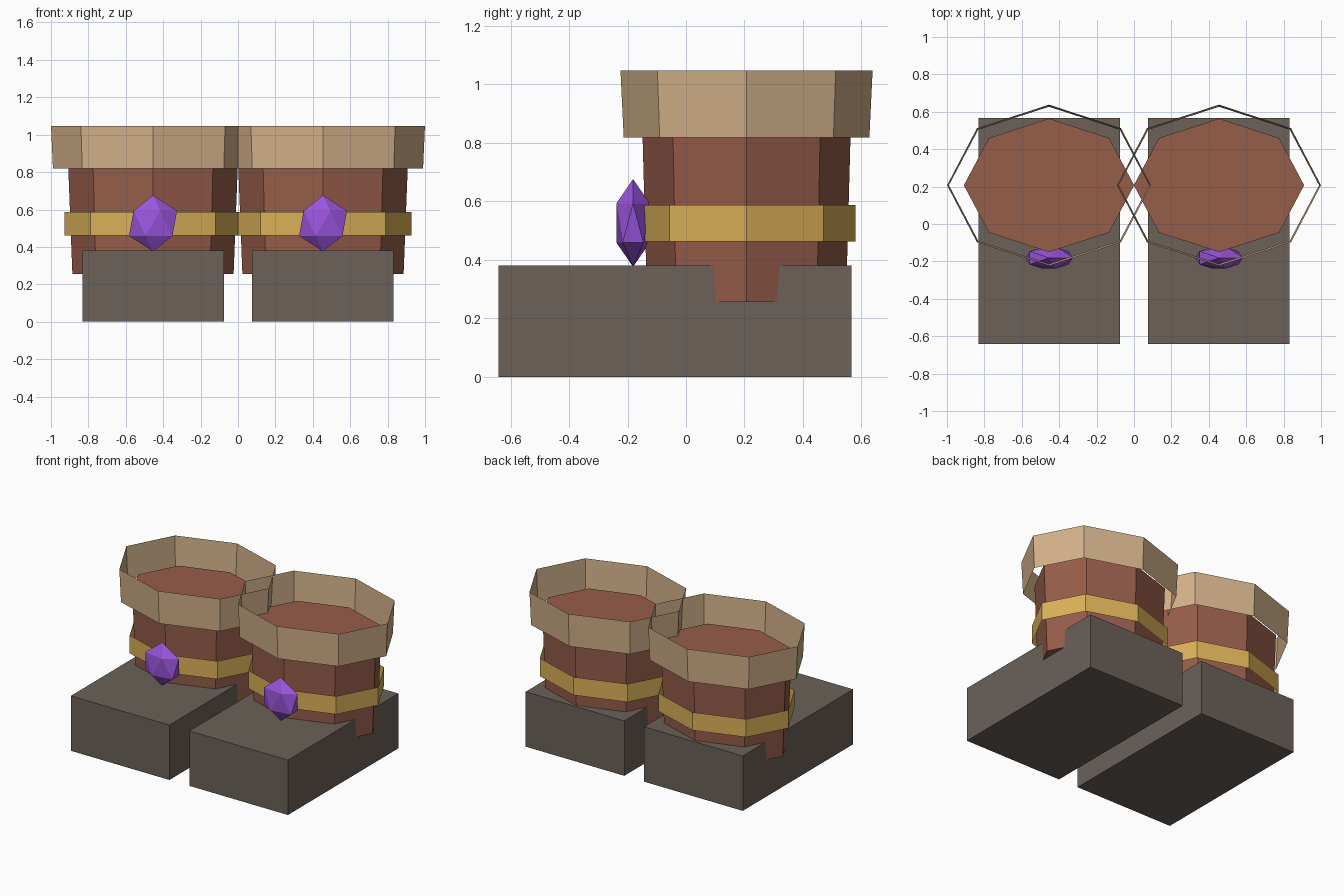
import bpy, bmesh, math
from mathutils import Matrix

if "Cube" in bpy.data.objects:
    bpy.data.objects.remove(bpy.data.objects["Cube"])

CX, CY = 0.4545, 0.207   # centre of each boot leg


def material(name, *rgb):
    m = bpy.data.materials.new(name)
    lin = [((c / 255 + 0.055) / 1.055) ** 2.4 for c in rgb]
    m.diffuse_color = (*lin, 1)
    m.use_nodes = True
    m.node_tree.nodes["Principled BSDF"].inputs["Base Color"].default_value = m.diffuse_color
    return m


SOLE = material("dark grey brown", 107, 97, 89)
LEATHER = material("red brown leather", 150, 93, 74)
TAN = material("tan", 210, 176, 138)
GOLD = material("gold", 218, 176, 88)
PURPLE = material("purple", 155, 85, 222)


def finish(bm, name, mat):
    me = bpy.data.meshes.new(name)
    bm.to_mesh(me)
    bm.free()
    me.materials.append(mat)
    ob = bpy.data.objects.new(name, me)
    bpy.context.collection.objects.link(ob)


def octagon_tube(name, mat, cx, bottom, top, capped=False):
    """Eight-sided oval sleeve; bottom and top are (x radius, y radius, z)."""
    bm = bmesh.new()
    rings = []
    for rx, ry, z in (bottom, top):
        rings.append([bm.verts.new((cx + rx * math.cos(i * math.pi / 4),
                                    CY + ry * math.sin(i * math.pi / 4), z))
                      for i in range(8)])
    lo, hi = rings
    for i in range(8):
        j = (i + 1) % 8
        bm.faces.new((lo[i], lo[j], hi[j], hi[i]))
    if capped:
        bm.faces.new(hi)
        bm.faces.new(lo[::-1])
    finish(bm, name, mat)


for side, s in (("left", -1), ("right", 1)):
    cx = s * CX

    # foot block
    bm = bmesh.new()
    bmesh.ops.create_cube(bm, size=1, matrix=Matrix.Translation((s * 0.4535, -0.0375, 0.19))
                          @ Matrix.Diagonal((0.755, 1.207, 0.38, 1)))
    finish(bm, side + "_foot", SOLE)

    # leg, open cuff and open band
    octagon_tube(side + "_leg", LEATHER, cx, (0.431, 0.34, 0.255), (0.455, 0.357, 0.875), True)
    octagon_tube(side + "_cuff", TAN, cx, (0.535, 0.42, 0.818), (0.545, 0.431, 1.047))
    octagon_tube(side + "_band", GOLD, cx, (0.474, 0.372, 0.462), (0.474, 0.372, 0.587))

    # gem on the front
    bm = bmesh.new()
    bmesh.ops.create_icosphere(bm, subdivisions=1, radius=1,
                               matrix=Matrix.Translation((cx, -0.181, 0.526))
                               @ Matrix.Diagonal((0.1435, 0.067, 0.15, 1)))
    finish(bm, side + "_gem", PURPLE)
